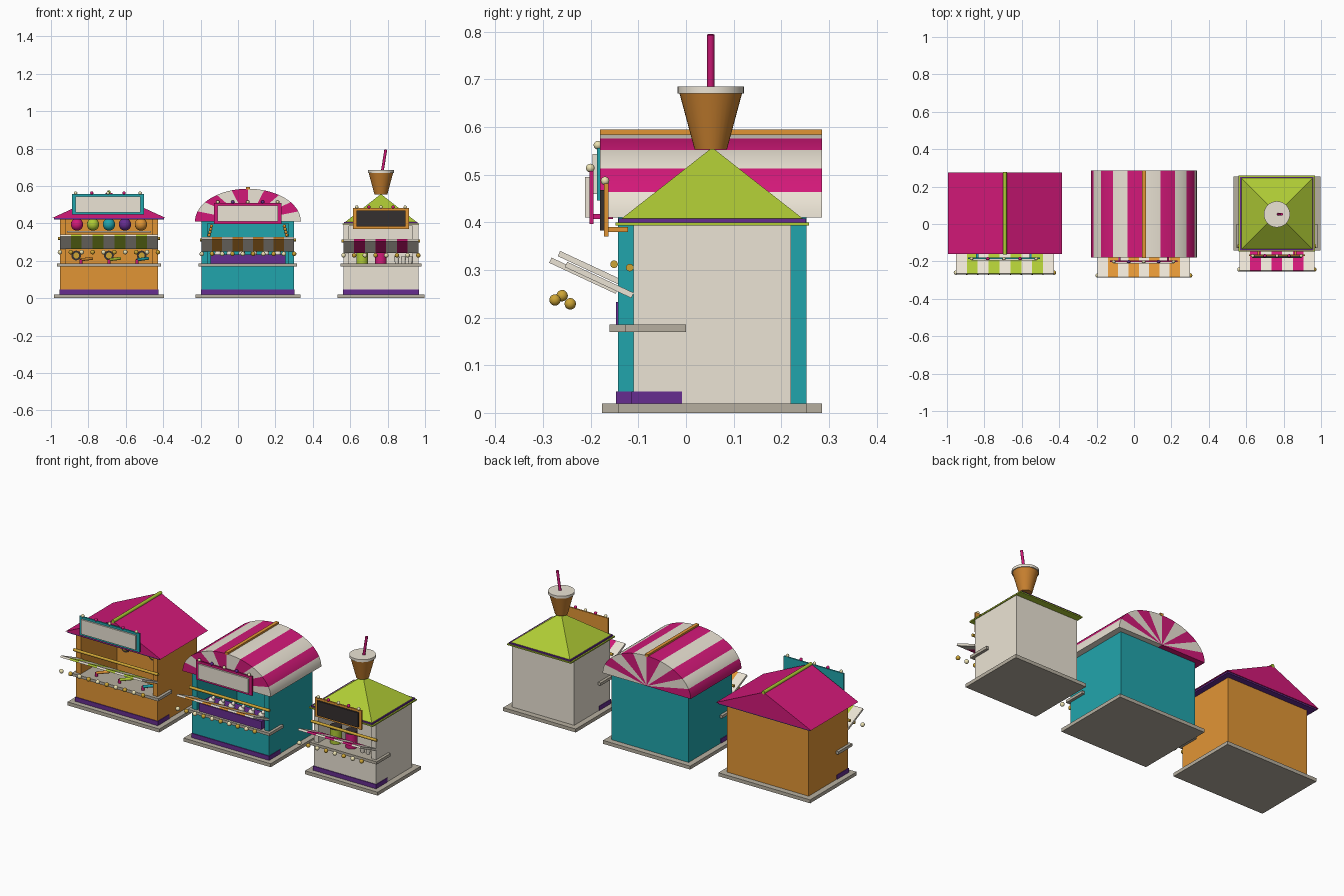
import bpy, bmesh, math
from mathutils import Vector

if "Cube" in bpy.data.objects:
    bpy.data.objects.remove(bpy.data.objects["Cube"])

RGB = dict(orange=(.88, .58, .22), magenta=(.82, .12, .47), lime=(.68, .79, .22), teal=(.15, .64, .67),
           purple=(.40, .19, .56), cream=(.92, .89, .83), stone=(.71, .68, .62), gold=(.80, .64, .22),
           bulb=(.93, .89, .70), dark=(.22, .20, .20), caramel=(.78, .50, .20))
MAT = {}
for n, c in RGB.items():
    MAT[n] = bpy.data.materials.new(n)
    MAT[n].diffuse_color = (*[v ** 2.2 for v in c], 1)


def finish(name, bm, mats, smooth=False):
    bmesh.ops.recalc_face_normals(bm, faces=bm.faces[:])
    me = bpy.data.meshes.new(name)
    bm.to_mesh(me)
    bm.free()
    for m in mats:
        me.materials.append(MAT[m])
    ob = bpy.data.objects.new(name, me)
    bpy.context.collection.objects.link(ob)
    if smooth:
        bpy.ops.object.select_all(action='DESELECT')
        ob.select_set(True)
        bpy.context.view_layer.objects.active = ob
        bpy.ops.object.shade_smooth_by_angle()
    return ob


def box(name, x0, x1, y0, y1, z0, z1, mat):
    bm = bmesh.new()
    bmesh.ops.create_cube(bm, size=1)
    for v in bm.verts:
        v.co = (v.co.x * (x1 - x0), v.co.y * (y1 - y0), v.co.z * (z1 - z0))
    ob = finish(name, bm, [mat])
    ob.location = ((x0 + x1) / 2, (y0 + y1) / 2, (z0 + z1) / 2)
    return ob


def rod(name, a, b, r0, mat, r1=None, seg=16):
    a, b = Vector(a), Vector(b)
    bm = bmesh.new()
    bmesh.ops.create_cone(bm, cap_ends=True, segments=seg, radius1=r0,
                          radius2=r0 if r1 is None else r1, depth=(b - a).length)
    ob = finish(name, bm, [mat], True)
    ob.location = (a + b) / 2
    ob.rotation_euler = (b - a).to_track_quat('Z', 'Y').to_euler()
    return ob


def ball(name, p, r, mat):
    bm = bmesh.new()
    bmesh.ops.create_uvsphere(bm, u_segments=16, v_segments=10, radius=r)
    ob = finish(name, bm, [mat], True)
    ob.location = p
    return ob


def booth(n, cx, hw, f, top, col, stripe, count, awn_z, rod_z, bulb_yz):
    b = .11 - f                      # back plane, mirrored about y = 0.055
    x0, x1, t = cx - hw, cx + hw, .03
    box(n + "_base", x0 - .033, x1 + .033, f - .033, b + .033, 0, .02, "stone")
    # shell with open serving window
    box(n + "_back_wall", x0, x1, b - t, b, .02, top, col)
    box(n + "_left_wall", x0, x0 + t, f, b - t, .02, top, col)
    box(n + "_right_wall", x1 - t, x1, f, b - t, .02, top, col)
    box(n + "_front_wall", x0 + t, x1 - t, f, f + t, .02, .17, col)
    box(n + "_ceiling", x0 + t, x1 - t, f, b - t, top - .01, top, col)
    box(n + "_kick_plate", x0 - .003, x1 + .003, f - .004, f + .102, .02, .045, "purple")
    box(n + "_counter", x0 - .016, x1 + .016, f - .018, f + .11, .17, .186, "stone")
    # striped awning, tilted up toward the front
    w = 2 * hw / count
    for i in range(count):
        ob = box(f"{n}_awning_stripe_{i}", x0 + i * w, x0 + (i + 1) * w, f - .149, f + .005,
                 awn_z - .006, awn_z + .006, stripe if i % 2 else "cream")
        ob.rotation_euler.x = math.radians(-25)
    rod(n + "_awning_rail", (x0 - .01, f - .008, rod_z), (x1 + .01, f - .008, rod_z), .008, "gold")
    for i in range(count + 1):
        ball(f"{n}_awning_bulb_{i}", (x0 + i * w, *bulb_yz), .012, "gold" if i % 2 else "bulb")


def sign(n, x0, x1, y, z0, z1, frame, panel, bulb):
    box(n + "_sign_frame", x0, x1, y, y + .009, z0, z1, frame)
    box(n + "_sign_panel", x0 + .018, x1 - .018, y - .009, y, z0 + .013, z1 - .013, panel)
    for i in range(5):
        x = x0 + .02 + (x1 - x0 - .04) * i / 4
        ball(f"{n}_sign_bulb_{i}", (x, y + .002, z1 + .006), .009, bulb if i % 2 else "bulb")
    for x in (x0 + .05, x1 - .05):
        box(n + "_sign_bracket", x - .006, x + .006, y + .009, y + .05, z0 + .01, z0 + .02, frame)


def prism(name, pts, y0, y1, mat):
    bm = bmesh.new()
    fc = bm.faces.new([bm.verts.new((x, y0, z)) for x, z in pts])
    ex = bmesh.ops.extrude_face_region(bm, geom=[fc])["geom"]
    bmesh.ops.translate(bm, vec=(0, y1 - y0, 0), verts=[v for v in ex if isinstance(v, bmesh.types.BMVert)])
    bm.faces.ensure_lookup_table()
    return finish(name, bm, [mat])


# Left booth: gabled target game
LX = -.69
booth("game", LX, .262, -.125, .43, "orange", "lime", 9, .302, .32, (-.26, .246))
prism("game_gable_roof", [(LX - .305, .428), (LX + .305, .428), (LX, .568)], -.16, .275, "magenta")
box("game_eave_soffit", LX - .295, LX + .295, -.155, .27, .42, .428, "purple")
rod("game_ridge_cap", (LX, -.163, .567), (LX, .277, .567), .010, "lime")
sign("game", -.888, -.503, -.187, .446, .556, "teal", "cream", "magenta")
box("game_prize_shelf", LX - .225, LX + .225, .13, .21, .35, .36, "cream")
for i, c in enumerate(("magenta", "lime", "teal", "purple", "orange")):
    ball(f"game_prize_ball_{i}", (LX + (i - 2) * .0855, .17, .394), .033, c)
for i in (-1, 0, 1):
    rod(f"game_target_{i}", (LX + i * .175, .211, .228), (LX + i * .175, .2, .228), .026, "dark", seg=24)
    rod(f"game_target_centre_{i}", (LX + i * .175, .2, .228), (LX + i * .175, .194, .228), .016, "gold", seg=24)
    rod(f"game_toy_barrel_{i}", (LX + i * .15, -.1, .205), (LX + i * .15 + .06, -.06, .213), .008,
        ("orange", "lime", "teal")[i + 1])
    rod(f"game_toy_grip_{i}", (LX + i * .15, -.1, .186), (LX + i * .15, -.1, .208), .008, "magenta")

# Middle booth: barrel-roofed pond game
MX = .053
booth("pond", MX, .247, -.143, .41, "teal", "orange", 9, .288, .312, (-.275, .237))
bm = bmesh.new()
hub = [bm.verts.new((MX, y, .41)) for y in (-.18, .285)]
N = 30
rim = [[bm.verts.new((MX + .283 * math.cos(math.pi * i / N), y, .41 + .175 * math.sin(math.pi * i / N)))
        for y in (-.18, .285)] for i in range(N + 1)]
for i in range(N):
    (a, b), (c, d) = rim[i], rim[i + 1]
    for vs in ((a, b, d, c), (hub[0], a, c), (hub[1], d, b)):
        bm.faces.new(vs).material_index = (i // 3) % 2
bm.faces.new((hub[0], hub[1], rim[0][1], rim[0][0]))
bm.faces.new((hub[1], hub[0], rim[N][0], rim[N][1])).material_index = 1
finish("pond_barrel_roof", bm, ["cream", "magenta"], True)
box("pond_ridge_cap", MX - .01, MX + .01, -.181, .286, .58, .595, "orange")
sign("pond", -.128, .232, -.203, .397, .508, "magenta", "cream", "purple")
box("pond_tank", MX - .2, MX + .2, -.147, -.04, .186, .233, "purple")
for i in range(6):
    x = MX - .16 + i * .064
    ball(f"pond_float_body_{i}", (x, -.09, .238), .018, "cream")
    ball(f"pond_float_head_{i}", (x + .012, -.09, .257), .01, "cream")
for s in (-1, 1):
    for i in range(4):
        ball(f"pond_hanging_bead_{s}_{i}", (MX + s * (.195 + .004 * i), .15, .385 - .016 * i), .009, "orange")

# Right booth: drink stand with pyramid roof
RX, RY = .764, .055
booth("drink", RX, .2, -.11, .395, "cream", "magenta", 7, .279, .305, (-.243, .229))
box("drink_eave_slab", RX - .205, RX + .205, RY - .203, RY + .203, .393, .4, "lime")
box("drink_eave_trim", RX - .197, RX + .197, RY - .197, RY + .197, .4, .408, "purple")
bm = bmesh.new()
q = [bm.verts.new((RX + sx * .19, RY + sy * .19, .408)) for sx, sy in ((-1, -1), (1, -1), (1, 1), (-1, 1))]
tip = bm.verts.new((RX, RY, .557))
bm.faces.new(q)
for i in range(4):
    bm.faces.new((q[i], q[(i + 1) % 4], tip))
finish("drink_pyramid_roof", bm, ["lime"])
sign("drink", .615, .914, -.172, .37, .481, "orange", "dark", "magenta")
rod("roof_cup", (RX, RY - .003, .553), (RX, RY - .003, .672), .034, "caramel", .066, 32)
rod("roof_cup_lid", (RX, RY - .003, .67), (RX, RY - .003, .685), .07, "cream", seg=32)
rod("roof_straw", (RX + .008, RY - .003, .68), (RX + .026, RY - .003, .794), .0075, "magenta")
for i, c in enumerate(("lime", "magenta")):
    x = RX - .1 + i * .1
    rod(f"drink_dispenser_{i}", (x, -.05, .186), (x, -.05, .27), .031, c, seg=24)
    rod(f"drink_dispenser_cap_{i}", (x, -.05, .27), (x, -.05, .284), .033, "dark", seg=24)
for i in range(3):
    x = RX + .085 + i * .036
    rod(f"drink_small_cup_{i}", (x, -.07, .186), (x, -.07, .222), .01, "cream", .014)

for m in bpy.data.materials:
    if m.users and not m.is_grease_pencil:
        m.use_nodes = True
        m.node_tree.nodes["Principled BSDF"].inputs["Base Color"].default_value = m.diffuse_color
